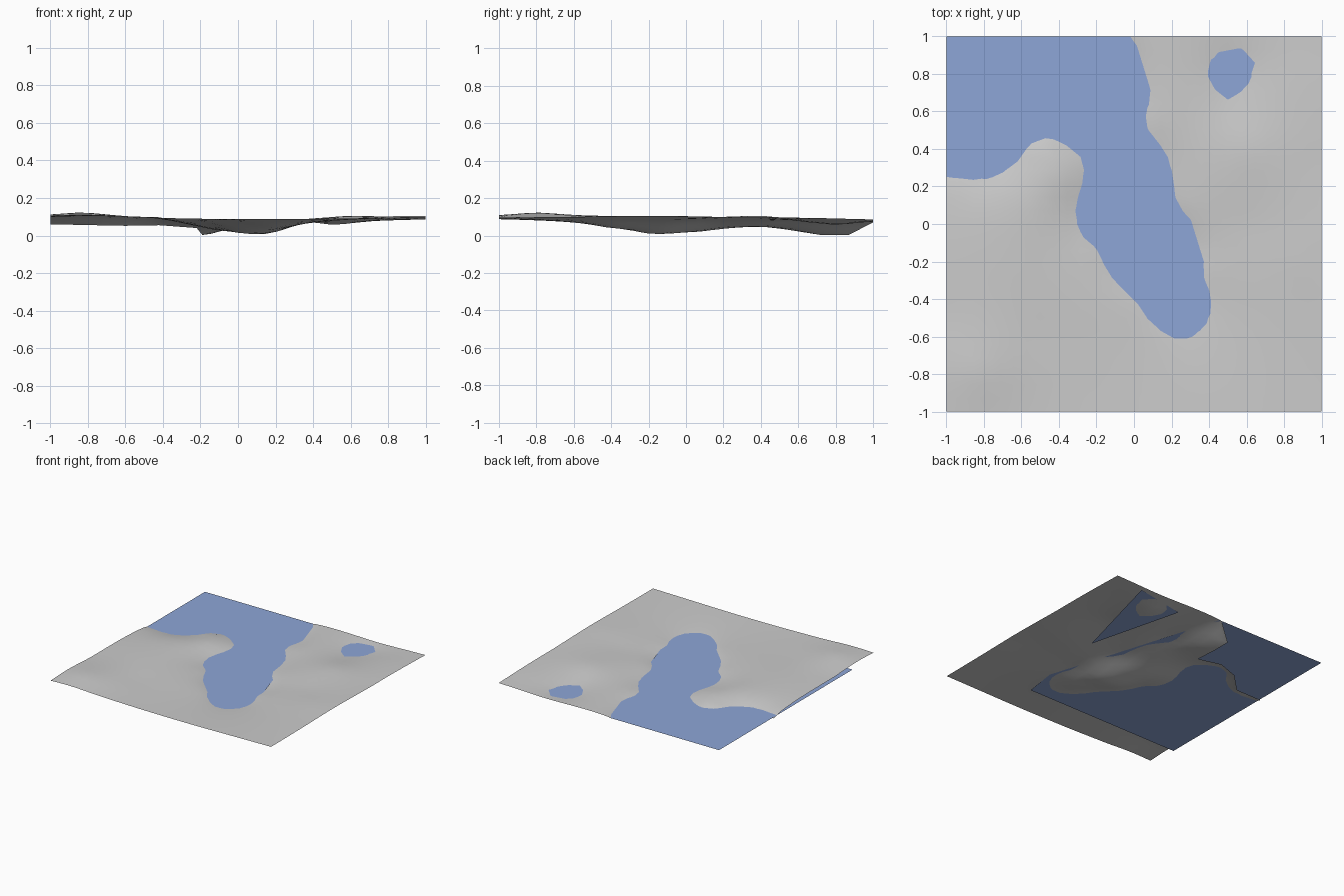
import bpy, math
from mathutils import Vector
from mathutils.geometry import delaunay_2d_cdt

if "Cube" in bpy.data.objects:
    bpy.data.objects.remove(bpy.data.objects["Cube"])

WATER = 0.07

# Shoreline of lake and pond (all at water level)
shore = [(-1, .26), (-.74, .26), (-.6, .36), (-.55, .44), (-.42, .45), (-.28, .35), (-.28, .2),
         (-.31, .1), (-.27, -.07), (-.18, -.15), (-.08, -.32), (.02, -.42), (.13, -.56),
         (.27, -.61), (.39, -.51), (.36, -.25), (.31, .01), (.23, .1), (.15, .41),
         (.09, .47), (.06, .58), (.07, .78), (.03, .92), (-.02, 1)]
pond_shore = [(.43, .72), (.44, .9), (.51, .94), (.58, .93), (.64, .88), (.6, .75), (.51, .66)]

# Hills and plains
land = [(-1, -1, .105), (-.83, -.8, .123), (-1, -.5, .1), (-1, 0, .095), (-.6, -.95, .1),
        (-.5, -.6, .095), (-.7, -.25, .105), (-.55, .1, .102), (-.42, .25, .098), (-.8, .1, .095),
        (-.2, -.9, .088), (-.15, -.6, .085), (.2, -.85, .083), (.55, -.95, .09), (1, -1, .097),
        (.6, -.5, .085), (.85, -.2, .104), (.6, 0, .088), (1, .3, .096), (.6, .4, .105),
        (.35, .4, .087), (.25, .75, .08), (.85, .75, .09), (1, 1, .086), (.45, 1, .076)]
# Lake and pond beds
bed = [(-.19, .87, .003), (-.19, .72, .003), (-.22, .49, .04), (-.42, .52, .055), (-.6, .46, .052),
       (-.76, .3, .055), (-1, .29, .06), (-.03, .6, .04), (0, .35, .048), (-.12, .1, .03),
       (.05, .05, .02), (.17, -.17, .01), (.0, -.17, .017), (.22, -.4, .04), (.53, .8, .056)]

samples = [(x, y, WATER) for x, y in shore + pond_shore] + land + bed


def kernel(a, b):
    return math.sqrt((a[0] - b[0]) ** 2 + (a[1] - b[1]) ** 2 + .0016)


def solve(m):
    n = len(m)
    for i in range(n):
        p = max(range(i, n), key=lambda r: abs(m[r][i]))
        m[i], m[p] = m[p], m[i]
        for r in range(i + 1, n):
            f = m[r][i] / m[i][i]
            for c in range(i, n + 1):
                m[r][c] -= f * m[i][c]
    w = [0] * n
    for i in reversed(range(n)):
        w[i] = (m[i][n] - sum(m[i][j] * w[j] for j in range(i + 1, n))) / m[i][i]
    return w


weights = solve([[kernel(a, b) for b in samples] + [a[2] - WATER] for a in samples])


def height(p):
    return max(0, WATER + sum(w * kernel(p, s) for w, s in zip(weights, samples)))


def make(name, verts, faces):
    me = bpy.data.meshes.new(name)
    me.from_pydata(verts, [], faces)
    ob = bpy.data.objects.new(name, me)
    bpy.context.collection.objects.link(ob)
    return ob


# Terrain sheet: outline with the deep north-west corner left open
outline = [(-1, -1), (1, -1), (1, 1), (-.02, 1)] + [b[:2] for b in bed[:7]]
N = 28
grid = [(-1 + 2 * i / N, -1 + 2 * j / N) for i in range(N + 1) for j in range(N + 1)]
points = [Vector(p) for p in outline + grid]
flat, _, tris, *_ = delaunay_2d_cdt(points, [], [list(range(len(outline)))], 1, 1e-4)
used = sorted({i for t in tris for i in t})
index = {old: new for new, old in enumerate(used)}
terrain = make("terrain", [(flat[i].x, flat[i].y, height(flat[i])) for i in used],
               [[index[i] for i in t] for t in tris])
for p in terrain.data.polygons:
    p.use_smooth = True

# Water sheets, partly hidden under the land
blue = bpy.data.materials.new("water")
blue.diffuse_color = (.27, .38, .68, 1)
blue.use_nodes = True
blue.node_tree.nodes["Principled BSDF"].inputs["Base Color"].default_value = blue.diffuse_color
lake = [(-1, 1), (-1, -.73), (.41, -.72), (.45, -.45), (0, 1)]
pond = [(.31, .89), (.51, .11), (.74, .97)]
for name, shape in (("lake", lake), ("pond", pond)):
    ob = make(name, [(x, y, WATER) for x, y in shape], [list(range(len(shape)))])
    ob.data.materials.append(blue)
